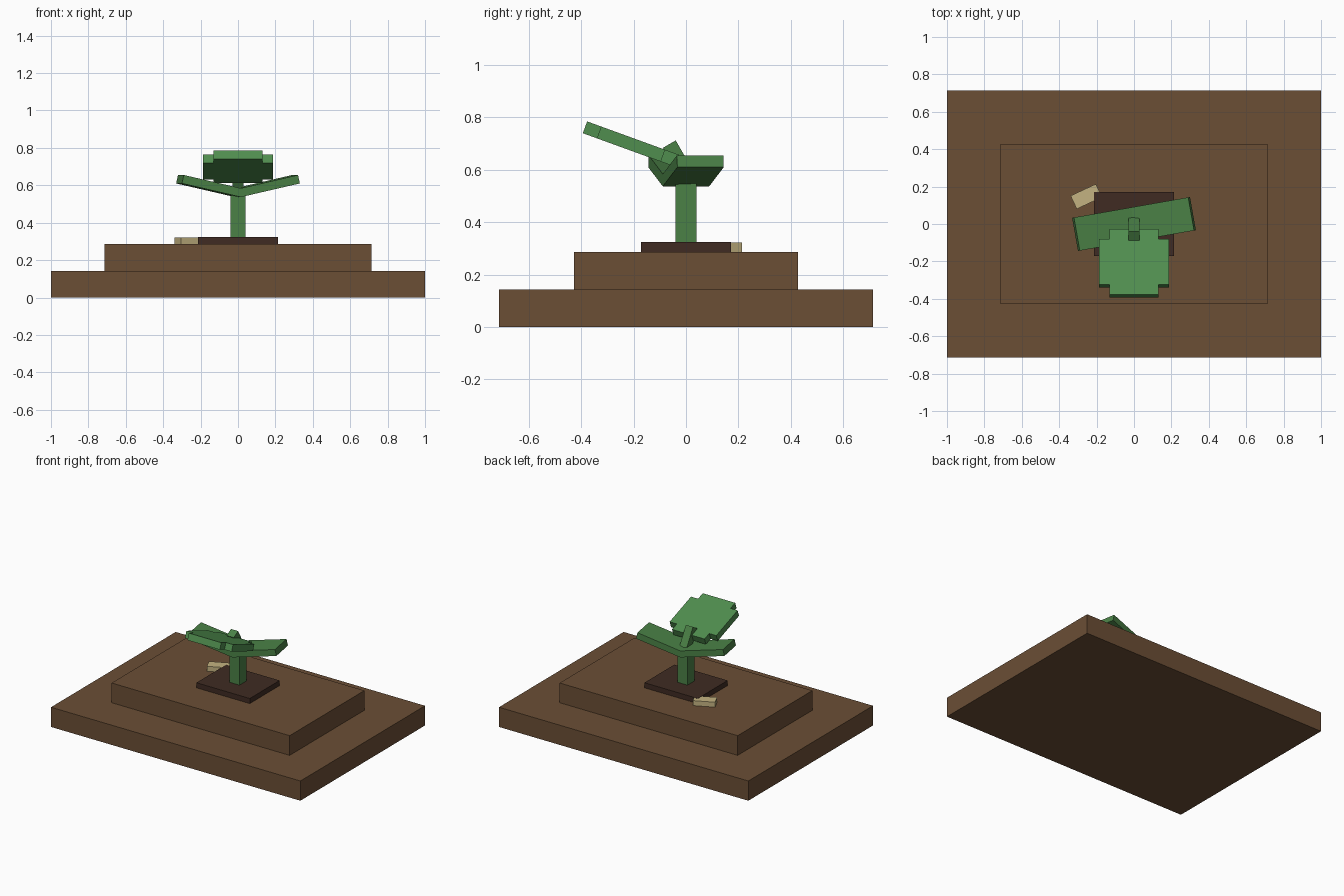
import bpy, bmesh
from math import radians
from mathutils import Matrix, Vector

cube = bpy.data.objects.get("Cube")
if cube:
    bpy.data.objects.remove(cube)


def material(name, rgb):
    m = bpy.data.materials.new(name)
    m.use_nodes = True
    colour = (*rgb, 1)
    m.diffuse_color = colour
    m.node_tree.nodes["Principled BSDF"].inputs["Base Color"].default_value = colour
    return m


brown = material("earth brown", (0.147, 0.077, 0.036))
dark = material("dark soil", (0.05, 0.024, 0.016))
leaf_green = material("leaf green", (0.07, 0.222, 0.062))
head_green = material("head green", (0.08, 0.27, 0.078))
tan = material("pale tan", (0.55, 0.45, 0.22))


def prism(name, outline, depth, matrix, mat):
    """Extrude a local XY outline along local Z, centred, then place it."""
    bm = bmesh.new()
    face = bm.faces.new([bm.verts.new((x, y, -depth / 2)) for x, y in outline])
    new = bmesh.ops.extrude_face_region(bm, geom=[face])["geom"]
    bmesh.ops.translate(bm, vec=(0, 0, depth),
                        verts=[v for v in new if isinstance(v, bmesh.types.BMVert)])
    bmesh.ops.recalc_face_normals(bm, faces=bm.faces)
    bm.transform(matrix)
    mesh = bpy.data.meshes.new(name)
    bm.to_mesh(mesh)
    bm.free()
    mesh.materials.append(mat)
    obj = bpy.data.objects.new(name, mesh)
    bpy.context.collection.objects.link(obj)
    return obj


def box(name, centre, size, mat, axis="Z", angle=0):
    x, y = size[0] / 2, size[1] / 2
    m = Matrix.Translation(centre) @ Matrix.Rotation(radians(angle), 4, axis)
    return prism(name, [(-x, -y), (x, -y), (x, y), (-x, y)], size[2], m, mat)


# Stepped ground, soil patch and stem
box("lower_ground", (0, 0, 0.0715), (2, 1.428, 0.143), brown)
box("upper_ground", (0, 0, 0.2145), (1.428, 0.856, 0.143), brown)
box("soil_patch", (0, 0, 0.305), (0.428, 0.342, 0.037), dark)
box("stem", (0, 0, 0.435), (0.08, 0.08, 0.23), leaf_green)

# Small chip lying beside the soil
box("ground_chip", (-0.255, 0.147, 0.304), (0.149, 0.078, 0.036), tan, "Z", 25)

# Folded pair of leaves: a V profile swept across its width
half = [(0.32, 0.61), (0.31, 0.655)]
profile = [(0, 0.537), *half, (0, 0.584), *[(-x, z) for x, z in reversed(half)]]
upright = Matrix.Rotation(radians(10), 4, "Z") @ Matrix.Rotation(radians(90), 4, "X")
prism("leaf_pair", profile, 0.18, upright, leaf_green)

# Neck leaning towards the front
tilt = Matrix.Rotation(radians(30), 4, "X")
neck_centre = Vector((0, -0.064, 0.698)) - tilt @ Vector((0, 0, 0.08))
box("neck", neck_centre, (0.057, 0.057, 0.16), leaf_green, "X", 30)

# Head: square plate with notched corners, tilted up at the front
w, n = 0.187, 0.13
corner = [(w, n), (n, n), (n, w)]
outline = []
for sx, sy in ((1, 1), (-1, 1), (-1, -1), (1, -1)):
    points = [(sx * x, sy * y) for x, y in corner]
    outline += points if sx * sy > 0 else points[::-1]
head_m = (Matrix.Translation((0, -0.202, 0.721)) @ Matrix.Rotation(radians(-20), 4, "X")
          @ Matrix.Translation((0, 0, -0.024)))
prism("head_plate", outline, 0.048, head_m, head_green)
